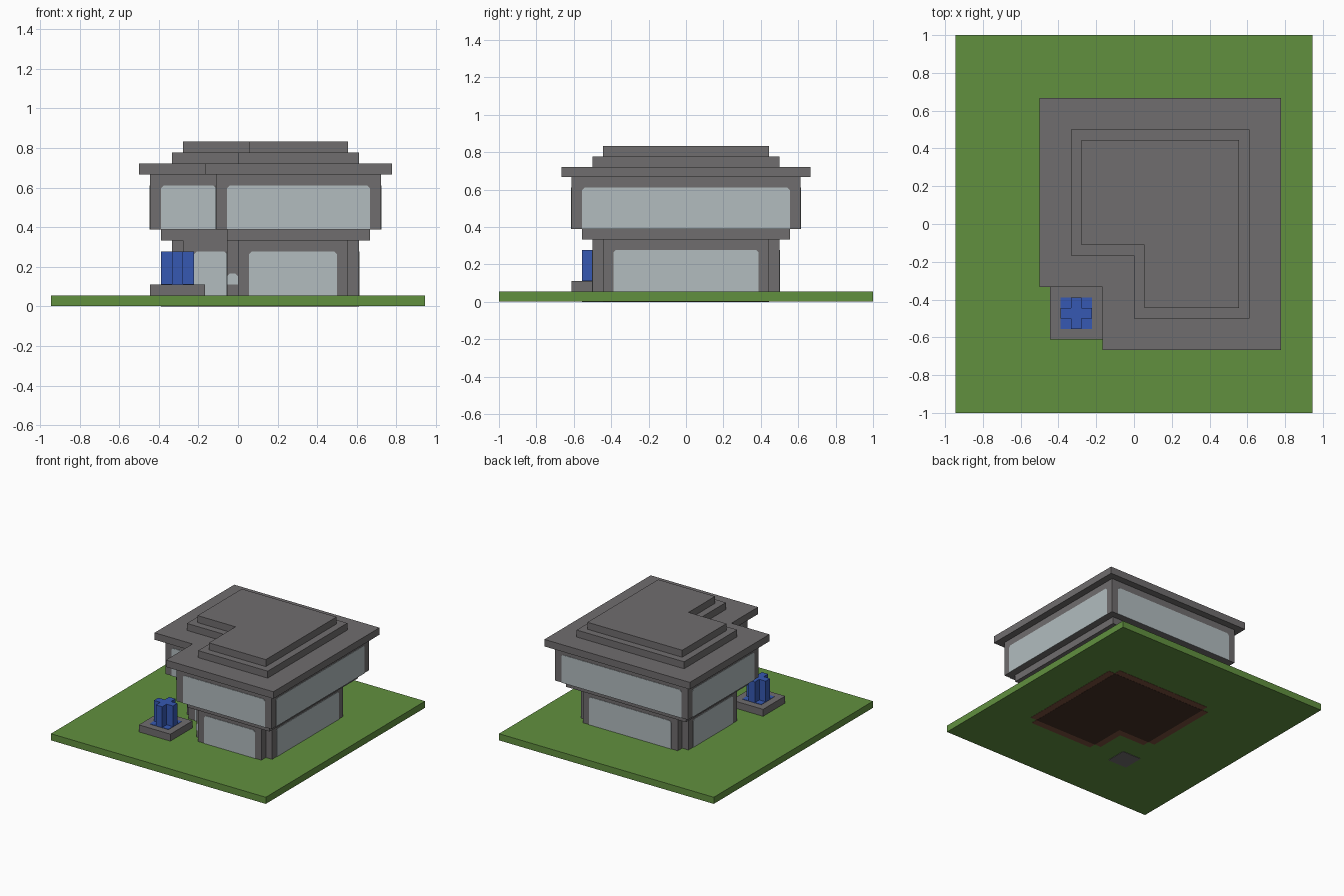
import bpy, bmesh
from mathutils import Vector

U = 1 / 18  # one building block

if "Cube" in bpy.data.objects:
    bpy.data.objects.remove(bpy.data.objects["Cube"], do_unlink=True)


def material(name, hexcode):
    def linear(c):
        return c / 12.92 if c <= 0.04045 else ((c + 0.055) / 1.055) ** 2.4
    rgb = [linear(int(hexcode[i:i + 2], 16) / 255) for i in (0, 2, 4)]
    m = bpy.data.materials.new(name)
    m.use_nodes = True
    m.diffuse_color = (*rgb, 1)
    m.node_tree.nodes["Principled BSDF"].inputs["Base Color"].default_value = (*rgb, 1)
    return m


GRASS = material("grass green", "61903F")
HEDGE = material("hedge green", "39702E")
STONE = material("stone grey", "706D6E")
GLASS = material("pale glass", "B2BCBF")
BLUE = material("blue", "3658B2")
SOIL = material("soil brown", "7C503E")
DARK = material("dark soil", "452F24")


def extrude_outline(name, points, offset, mat, hollow=0):
    """Extrude a flat outline; a hollow width turns it into a ring."""
    bm = bmesh.new()
    face = bm.faces.new([bm.verts.new(Vector(p) * U) for p in points])
    if hollow:
        bmesh.ops.inset_region(bm, faces=[face], thickness=hollow * U, use_even_offset=True)
        bmesh.ops.delete(bm, geom=[face], context='FACES_ONLY')
    grown = bmesh.ops.extrude_face_region(bm, geom=bm.faces[:], use_keep_orig=True)
    moved = [g for g in grown["geom"] if isinstance(g, bmesh.types.BMVert)]
    bmesh.ops.translate(bm, verts=moved, vec=Vector(offset) * U)
    bmesh.ops.recalc_face_normals(bm, faces=bm.faces)
    mesh = bpy.data.meshes.new(name)
    bm.to_mesh(mesh)
    bm.free()
    mesh.materials.append(mat)
    obj = bpy.data.objects.new(name, mesh)
    bpy.context.collection.objects.link(obj)
    return obj


def slab(name, outline, z0, z1, mat, hollow=0):
    return extrude_outline(name, [(x, y, z0) for x, y in outline], (0, 0, z1 - z0), mat, hollow)


def rect(x0, x1, y0, y1):
    return [(x0, y0), (x1, y0), (x1, y1), (x0, y1)]


def ell(x0, x1, y, nx, ny):
    """Plan with its front right corner cut out at (nx, ny)."""
    return [(nx, -y), (x1, -y), (x1, y), (x0, y), (x0, ny), (nx, ny)]


def notch(outline, skip, d=1):
    """Cut a small square out of each corner except the skipped one."""
    result = []
    for i, p in enumerate(outline):
        p = Vector(p)
        if i == skip:
            result.append(tuple(p))
            continue
        a = (Vector(outline[i - 1]) - p).normalized() * d
        b = (Vector(outline[(i + 1) % len(outline)]) - p).normalized() * d
        result += [tuple(p + a), tuple(p + a + b), tuple(p + b)]
    return result


def window(name, axis, plane, side, a, b, z0, z1):
    """Thin glass plate on a wall, with clipped upper corners."""
    c, t = 0.25, 0.06
    shape = [(a, z0), (b, z0), (b, z1 - c), (b - c, z1), (a + c, z1), (a, z1 - c)]
    if axis == "x":
        return extrude_outline(name, [(plane, s, z) for s, z in shape], (side * t, 0, 0), GLASS)
    return extrude_outline(name, [(s, plane, z) for s, z in shape], (0, side * t, 0), GLASS)


# Ground
slab("lawn", rect(-17, 17, -18, 18), 0.05, 1, GRASS)

# Building storeys and stepped roof
lower_plan = notch(ell(-6, 11, 9, -1, -4), skip=5)
slab("lower_walls", lower_plan, 1, 6, STONE)
slab("floor_slab", ell(-7, 12, 10, -1, -4), 6, 7, STONE)
slab("upper_walls", ell(-8, 13, 11, -2, -5), 7, 12, STONE)
slab("eaves", ell(-9, 14, 12, -3, -6), 12, 13, STONE)
slab("roof_step", ell(-6, 11, 9, 0, -3), 13, 14, STONE)
slab("roof_top", ell(-5, 10, 8, 1, -2), 14, 15, STONE)

# Windows: wall axis, wall position, outward side, start, end
lower = [("front", "y", -9, -1, 1, 9), ("entrance", "y", -4, -1, -4, -1),
         ("back", "y", 9, 1, -4, 9), ("left", "x", 11, 1, -7, 7),
         ("right", "x", -6, -1, -2, 7), ("porch", "x", -1, -1, -7, -4)]
upper = [("front", "y", -11, -1, -1, 12), ("recess", "y", -5, -1, -7, -2),
         ("back", "y", 11, 1, -7, 12), ("left", "x", 13, 1, -10, 10),
         ("right", "x", -8, -1, -4, 10), ("corner", "x", -2, -1, -10, -5)]
for storey, panes, z in (("lower", lower, 1), ("upper", upper, 7)):
    for label, *wall in panes:
        window(f"{storey}_{label}_window", *wall, z, z + 4)
window("porch_pane", "y", -8, -1, -1, 0, 2, 3)

# Hedge rings and their soil underneath
for label, plan in (("front", rect(0, 10, -16, -11)), ("right", rect(-13, -8, -3, 8))):
    slab(f"{label}_hedge", plan, 1, 2, HEDGE, hollow=1)
    slab(f"{label}_hedge_soil", plan, 0, 0.1, SOIL, hollow=1)

# Plinth with a cross-shaped post
plinth = rect(-8, -3, -11, -6)
pad = rect(-7, -4, -10, -7)
slab("plinth", plinth, 1, 2, STONE)
slab("post_pad", pad, 2, 2.05, BLUE)
slab("post", notch(pad, skip=None), 2, 5, BLUE)

# Underside footings
slab("plinth_soil", plinth, 0, 0.1, SOIL, hollow=1)
slab("plinth_footing", pad, 0, 0.1, STONE)
slab("building_soil", lower_plan, 0.02, 0.1, SOIL)
slab("building_footing", ell(-5, 10, 8, 0, -3), 0, 0.1, DARK)
